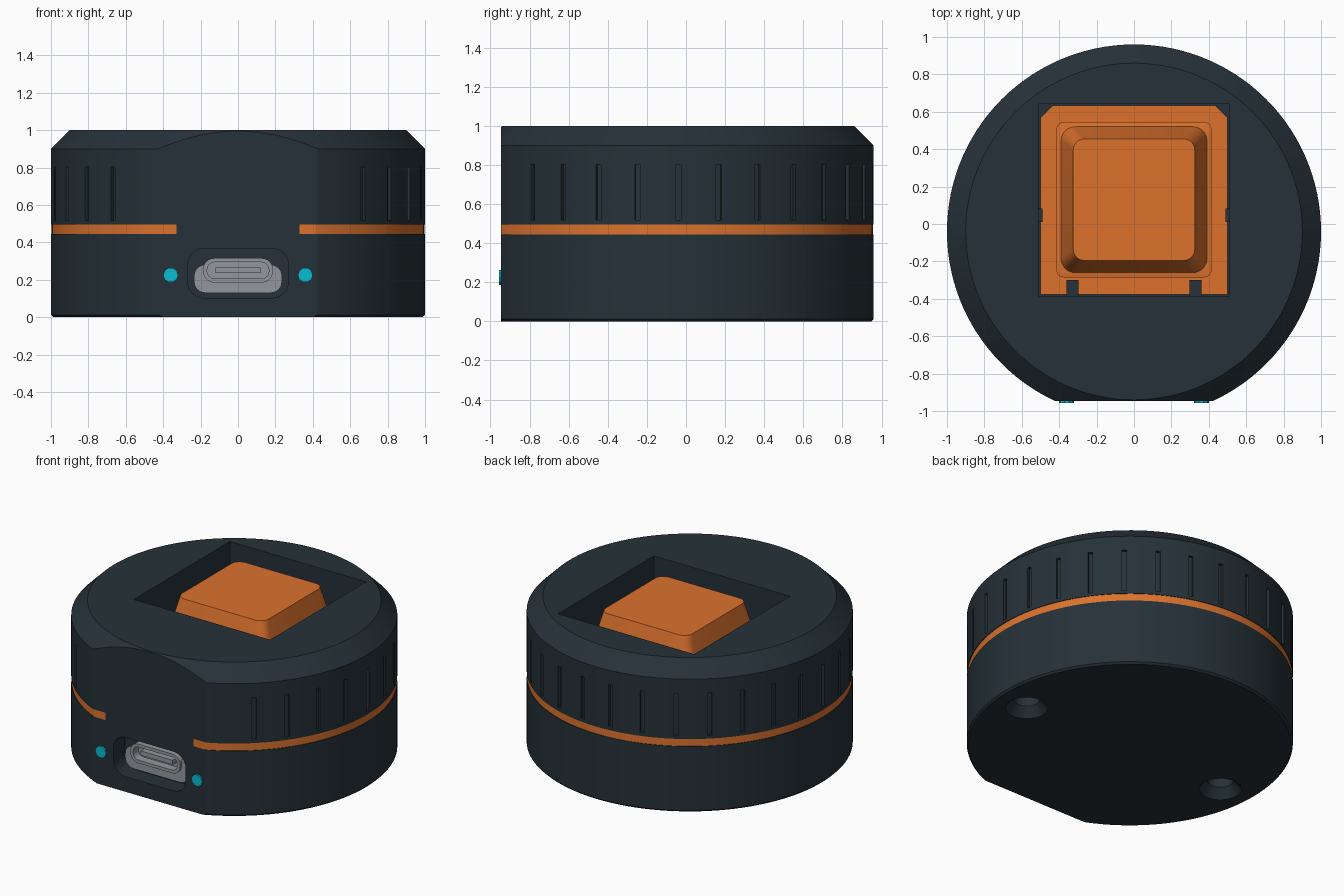
import bpy, bmesh, math
from mathutils import Matrix, Vector

if "Cube" in bpy.data.objects:
    bpy.data.objects.remove(bpy.data.objects["Cube"], do_unlink=True)

CY = -0.04      # centre line of the round case
FLAT = -0.945   # flat front face


def material(name, r, g, b):
    m = bpy.data.materials.new(name)
    m.use_nodes = True
    m.diffuse_color = (r, g, b, 1)
    m.node_tree.nodes["Principled BSDF"].inputs["Base Color"].default_value = (r, g, b, 1)
    return m


SLATE = material("dark slate", 0.019, 0.031, 0.040)
ORANGE = material("orange", 0.72, 0.17, 0.027)
CYAN = material("cyan", 0.003, 0.50, 0.64)
GREY = material("metal grey", 0.29, 0.31, 0.34)


def finish(name, bm, mat):
    bmesh.ops.recalc_face_normals(bm, faces=bm.faces)
    mesh = bpy.data.meshes.new(name)
    bm.to_mesh(mesh)
    bm.free()
    mesh.materials.append(mat)
    obj = bpy.data.objects.new(name, mesh)
    bpy.context.collection.objects.link(obj)
    return obj


def circle(cx, cy, r, n=120):
    return [(cx + r * math.cos(math.tau * i / n), cy + r * math.sin(math.tau * i / n))
            for i in range(n)]


def rounded(cx, cy, hw, hh, r=0, n=6):
    """Rectangle outline with rounded corners."""
    if r == 0:
        return [(cx + sx * hw, cy + sy * hh) for sx, sy in ((1, 1), (-1, 1), (-1, -1), (1, -1))]
    pts = []
    for q, (sx, sy) in enumerate(((1, 1), (-1, 1), (-1, -1), (1, -1))):
        for i in range(n + 1):
            a = math.pi / 2 * (q + i / n)
            pts.append((cx + sx * (hw - r) + r * math.cos(a), cy + sy * (hh - r) + r * math.sin(a)))
    return pts


def loft(name, layers, mat, along_y=False):
    """Skin a stack of (outline, level) layers and cap both ends."""
    bm = bmesh.new()
    loops = [[bm.verts.new((x, d, y) if along_y else (x, y, d)) for x, y in pts]
             for pts, d in layers]
    for a, b in zip(loops, loops[1:]):
        for i in range(len(a)):
            j = (i + 1) % len(a)
            bm.faces.new((a[i], a[j], b[j], b[i]))
    bm.faces.new(loops[0])
    bm.faces.new(loops[-1])
    return finish(name, bm, mat)


def prism(name, outline, lo, hi, mat, along_y=False):
    return loft(name, [(outline, lo), (outline, hi)], mat, along_y)


def cut(obj, cutter):
    """Subtract the cutter and remove it."""
    cutter.hide_render = True
    mod = obj.modifiers.new("cut", 'BOOLEAN')
    mod.operation = 'DIFFERENCE'
    mod.solver = 'EXACT'
    mod.object = cutter
    bpy.context.view_layer.objects.active = obj
    bpy.ops.object.modifier_apply(modifier=mod.name)
    bpy.data.objects.remove(cutter, do_unlink=True)


def smooth(obj):
    bpy.ops.object.select_all(action='DESELECT')
    obj.select_set(True)
    bpy.context.view_layer.objects.active = obj
    bpy.ops.object.shade_smooth_by_angle(angle=math.radians(20))


def front_block(y):
    return prism("front_cutter", rounded(0, y - 0.5, 2, 0.5), -1, 2, SLATE)


def band(name, r, lo, hi):
    """Band around the case, open in the middle of the front."""
    ring = prism(name, circle(0, CY, r), lo, hi, ORANGE)
    cut(ring, prism("bore", circle(0, CY, 0.85), lo - 0.1, hi + 0.1, ORANGE))
    cut(ring, prism("gap", rounded(0, -1, 0.33, 0.4), lo - 0.1, hi + 0.1, ORANGE))
    return ring


# Round case with chamfered rims and a flat front
case = loft("case", [(circle(0, CY, 0.988), 0), (circle(0, CY, 1), 0.012),
                     (circle(0, CY, 1), 0.9), (circle(0, CY, 0.9), 1)], SLATE)
cut(case, front_block(FLAT))
cut(case, band("band_groove", 1.05, 0.445, 0.495))

# Grip slots around the upper half, none near the front
bm = bmesh.new()
for k in range(30):
    if abs(k * 12 - 270) > 36:
        spin = Matrix.Rotation(math.radians(k * 12), 4, 'Z')
        place = Matrix.Translation((0, CY, 0.66)) @ spin @ Matrix.Translation((1.02, 0, 0))
        bmesh.ops.create_cube(bm, size=1, matrix=place @ Matrix.Diagonal((0.08, 0.028, 0.285, 1)))
cut(case, finish("slot_cutter", bm, SLATE))

# Square key well, port recess and countersunk screw holes
KY = 0.128
cut(case, prism("well", rounded(0, KY, 0.51, 0.513), 0.6, 1.2, SLATE))
cut(case, prism("port_recess", rounded(0, 0.235, 0.27, 0.133, 0.09), -1.2, FLAT + 0.12, SLATE, True))
for side in (-1, 1):
    hole = [(circle(side * 0.775, -0.1, r, 32), z)
            for r, z in ((0.147, -0.02), (0.08, 0.06), (0.08, 0.3))]
    cut(case, loft("screw_hole", hole, SLATE))
smooth(case)

# Orange band set into the groove
accent = band("accent_band", 0.996, 0.445, 0.495)
cut(accent, front_block(FLAT))
smooth(accent)

# Key skirt with clipped back corners, and the tapered key cap
skirt = [(-0.5, KY - 0.505), (0.5, KY - 0.505), (0.5, KY + 0.44), (0.435, KY + 0.505),
         (-0.435, KY + 0.505), (-0.5, KY + 0.44)]
prism("key_skirt", skirt, 0.6, 0.7, ORANGE)
smooth(loft("key_cap", [(rounded(0, KY + 0.002, h, h, r), z) for h, r, z in (
    (0.415, 0.04, 0.69), (0.415, 0.04, 0.715), (0.39, 0.075, 0.72), (0.325, 0.06, 0.995))], ORANGE))

# Dark clips around the key
for side, label in ((-1, "right"), (1, "left")):
    prism("front_clip_" + label, rounded(side * 0.33, -0.342, 0.032, 0.043), 0.6, 0.72, SLATE)
    prism("side_clip_" + label, rounded(side * 0.502, 0.047, 0.012, 0.035), 0.6, 0.72, SLATE)

# Metal charging port: cradle, shell and tongue
BACK = FLAT + 0.13
cradle = prism("port_cradle", rounded(0, 0.205, 0.235, 0.075, 0.06), FLAT + 0.075, BACK, GREY, True)
shell = prism("port_shell", rounded(0, 0.25, 0.187, 0.065, 0.06), FLAT + 0.06, BACK, GREY, True)
for part in (cradle, shell):
    cut(part, prism("port_opening", rounded(0, 0.25, 0.165, 0.044, 0.04), -1, FLAT + 0.115, GREY, True))
    smooth(part)
prism("port_tongue", rounded(0, 0.25, 0.12, 0.015), FLAT + 0.075, BACK, GREY, True)

# Indicator lights beside the port
for side, label in ((-1, "right"), (1, "left")):
    prism("light_" + label, circle(side * 0.36, 0.225, 0.04, 10), FLAT - 0.011, FLAT + 0.05, CYAN, True)
